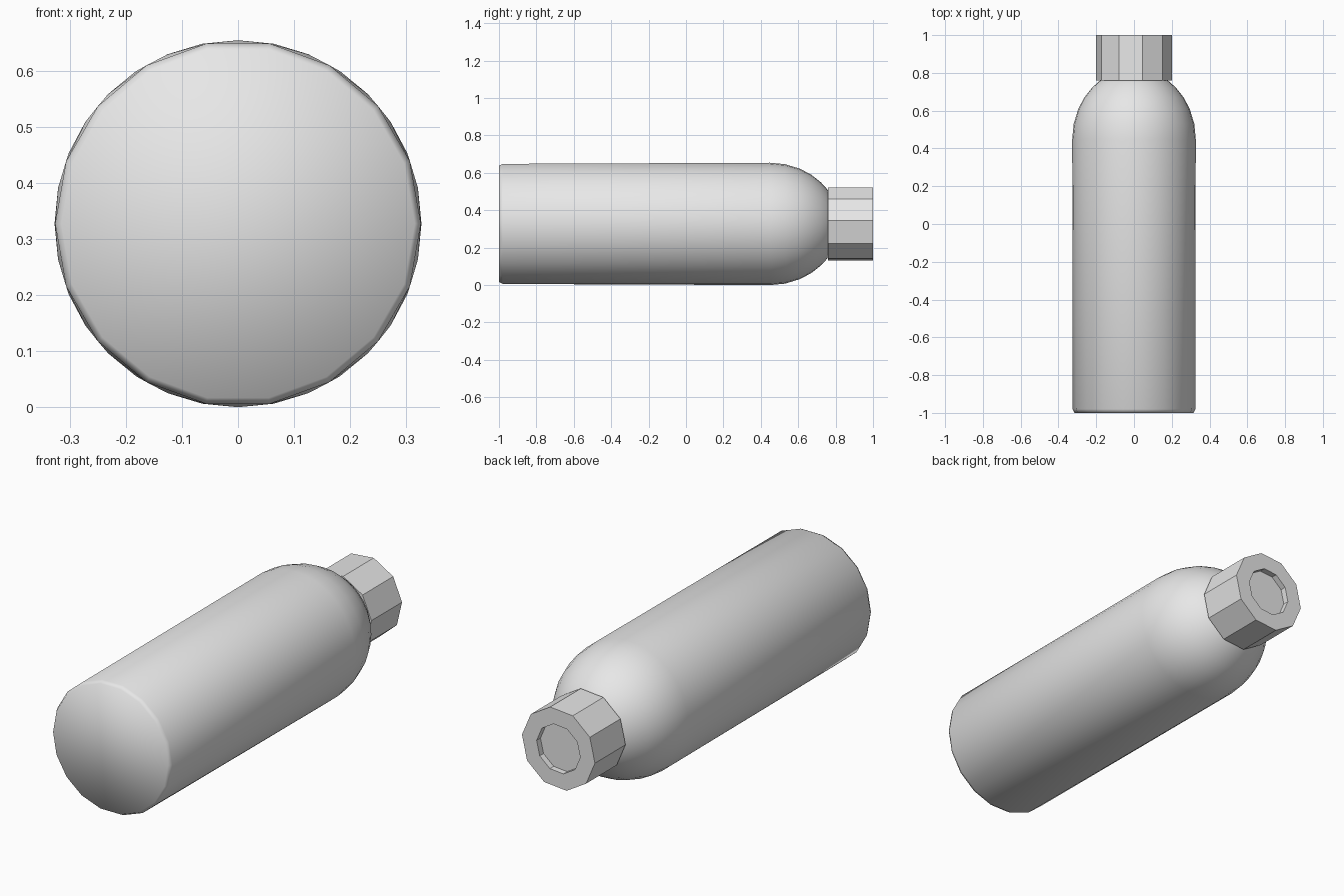
import bpy
import bmesh
from math import sin, cos, pi, radians, sqrt

if "Cube" in bpy.data.objects:
    bpy.data.objects.remove(bpy.data.objects["Cube"], do_unlink=True)

RADIUS = 0.327

grey = bpy.data.materials.new("plain grey")
grey.use_nodes = True
grey.diffuse_color = (0.8, 0.8, 0.8, 1)
grey.node_tree.nodes["Principled BSDF"].inputs["Base Color"].default_value = (0.8, 0.8, 0.8, 1)


def ring(bm, y, r, sides, phase=0):
    """Circle of vertices around the lengthwise axis."""
    return [bm.verts.new((r * cos(phase + 2 * pi * i / sides), y,
                          RADIUS + r * sin(phase + 2 * pi * i / sides)))
            for i in range(sides)]


def finish(bm, name, smooth):
    bmesh.ops.recalc_face_normals(bm, faces=bm.faces)
    mesh = bpy.data.meshes.new(name)
    for face in bm.faces:
        face.smooth = smooth
    bm.to_mesh(mesh)
    bm.free()
    mesh.materials.append(grey)
    obj = bpy.data.objects.new(name, mesh)
    bpy.context.collection.objects.link(obj)
    return obj


# Bottle body: coarse bevelled base, finer rounded shoulder, closed as a hull
bm = bmesh.new()
ring(bm, -1, 0.315, 18)
ring(bm, -0.98, 0.326, 18)
for y in (0.45, 0.53, 0.61, 0.67, 0.72, 0.75, 0.77):
    ring(bm, y, RADIUS * sqrt(1 - ((y - 0.45) / 0.37) ** 2), 32)
hull = bmesh.ops.convex_hull(bm, input=bm.verts)
bmesh.ops.delete(bm, geom=[v for v in hull["geom_interior"] if v.is_valid], context="VERTS")
bmesh.ops.dissolve_limit(bm, angle_limit=0.002, verts=bm.verts, edges=bm.edges)
finish(bm, "bottle_body", True)

# Faceted cap with a shallow recess in its end
bm = bmesh.new()
sides = 10
rings = [ring(bm, y, r, sides, radians(5))
         for y, r in ((0.76, 0.201), (1, 0.201), (1, 0.12), (0.97, 0.12))]
for a, b in zip(rings, rings[1:]):
    for i in range(sides):
        j = (i + 1) % sides
        bm.faces.new((a[i], a[j], b[j], b[i]))
bm.faces.new(rings[0])
bm.faces.new(rings[-1])
finish(bm, "bottle_cap", False)
